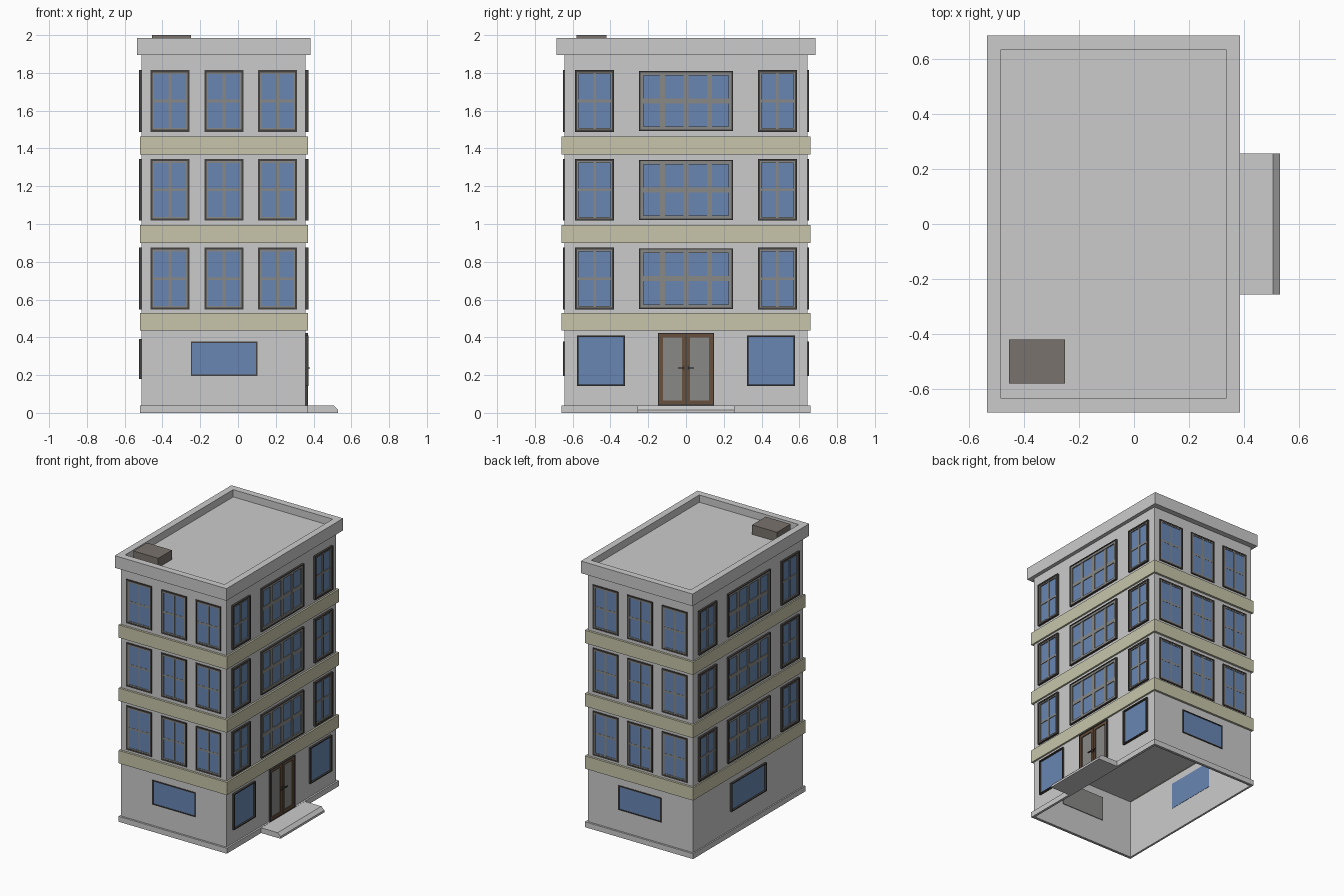
import bpy, bmesh
from mathutils import Vector

if "Cube" in bpy.data.objects:
    bpy.data.objects.remove(bpy.data.objects["Cube"])

X0, X1, Y = -0.51, 0.357, 0.644          # wall planes


def material(name, rgb):
    m = bpy.data.materials.new(name)
    m.diffuse_color = (*rgb, 1)
    m.use_nodes = True
    m.node_tree.nodes["Principled BSDF"].inputs["Base Color"].default_value = m.diffuse_color
    return m


GLASS = material("blue_glass", (0.14, 0.24, 0.45))
DARK = material("dark_trim", (0.06, 0.055, 0.05))
SASH = material("sash_grey", (0.25, 0.25, 0.24))
CREAM = material("cream_band", (0.57, 0.56, 0.40))
BROWN = material("brown_wood", (0.14, 0.08, 0.045))
VENT = material("vent_grey", (0.19, 0.17, 0.15))


def build(name, boxes, mat=None):
    """One object from a list of (low corner, high corner) boxes."""
    bm = bmesh.new()
    for a, b in boxes:
        lo = Vector(map(min, a, b))
        hi = Vector(map(max, a, b))
        for v in bmesh.ops.create_cube(bm, size=1)["verts"]:
            v.co = Vector((lo[i] + (v.co[i] + 0.5) * (hi[i] - lo[i]) for i in range(3)))
    me = bpy.data.meshes.new(name)
    bm.to_mesh(me)
    bm.free()
    ob = bpy.data.objects.new(name, me)
    bpy.context.collection.objects.link(ob)
    if mat:
        me.materials.append(mat)
    return ob


def ring(x0, x1, y, z0, z1, t):
    """Rectangular loop of four walls of thickness t."""
    return [((x0, -y, z0), (x1, -y + t, z1)), ((x0, y - t, z0), (x1, y, z1)),
            ((x0, -y + t, z0), (x0 + t, y - t, z1)), ((x1 - t, -y + t, z0), (x1, y - t, z1))]


# Facade coordinates: u along the wall, z up, d outward
SIDES = {
    "front": lambda u, z, d: (u, -Y - d, z),
    "back": lambda u, z, d: (u, Y + d, z),
    "right": lambda u, z, d: (X1 + d, u, z),
    "left": lambda u, z, d: (X0 - d, u, z),
}


def panel(side, u0, u1, z0, z1, d0, d1):
    f = SIDES[side]
    return f(u0, z0, d0), f(u1, z1, d1)


def frame(side, u0, u1, z0, z1, w, d0, d1):
    return [panel(side, u0, u0 + w, z0, z1, d0, d1), panel(side, u1 - w, u1, z0, z1, d0, d1),
            panel(side, u0 + w, u1 - w, z0, z0 + w, d0, d1),
            panel(side, u0 + w, u1 - w, z1 - w, z1, d0, d1)]


def window(side, u0, u1, z0, z1, columns=1, bar=0.014, trim=0.011, sash=0.009):
    proud = 0.015 if side in ("left", "right") else 0.007
    tag = side + "_window"
    build(tag + "_trim", frame(side, u0, u1, z0, z1, trim, -0.004, proud), DARK)
    build(tag + "_glass", [panel(side, u0 + trim, u1 - trim, z0 + trim, z1 - trim, -0.007, 0.002)], GLASS)
    if columns > 1:
        a, b, c, e = u0 + trim, u1 - trim, z0 + trim, z1 - trim
        bars = frame(side, a, b, c, e, sash, 0, proud * 0.7)
        for i in range(1, columns):
            u = u0 + (u1 - u0) * i / columns
            bars.append(panel(side, u - bar / 2, u + bar / 2, c, e, 0, proud * 0.5))
        z = (z0 + z1) / 2
        bars.append(panel(side, a, b, z - bar / 2, z + bar / 2, 0, proud * 0.45))
        build(tag + "_bars", bars, SASH)


# Main body: open-bottomed ground floor, solid upper floors
build("ground_floor_walls", ring(X0, X1, Y, 0, 0.44, 0.005))
build("upper_floors", [((X0, -Y, 0.437), (X1, Y, 1.93))])
build("plinth", ring(-0.52, 0.37, 0.66, 0, 0.04, 0.014))
build("parapet", ring(-0.534, 0.385, 0.685, 1.894, 1.984, 0.05))
build("roof_vent", [((-0.455, -0.58, 1.925), (-0.25, -0.42, 2.0))], VENT)
for z in (0.435, 0.899, 1.369):
    build("floor_band", ring(-0.52, 0.37, 0.66, z, z + 0.095, 0.02), CREAM)

# Upper windows, three storeys on four sides
for z0, z1 in ((0.547, 0.875), (1.018, 1.344), (1.488, 1.814)):
    for side in ("front", "back"):
        for u in (-0.36, -0.074, 0.209):
            window(side, u - 0.104, u + 0.104, z0, z1, 2)
    for side in ("right", "left"):
        for u in (-0.484, 0.484):
            window(side, u - 0.104, u + 0.104, z0, z1, 2)
        window(side, -0.248, 0.248, z0 + 0.004, z1 - 0.004, 4, 0.026, 0.007, 0.017)

# Ground floor windows
for side in ("front", "back"):
    window(side, -0.25, 0.103, 0.196, 0.377, trim=0.007)
build("front_window_backing", [panel("front", -0.25, 0.103, 0.196, 0.377, -0.012, -0.007)], SASH)
window("left", -0.2, 0.21, 0.18, 0.39, trim=0.007)
for u in (-0.449, 0.449):
    window("right", u - 0.127, u + 0.127, 0.143, 0.41, trim=0.008)

# Double entrance door
build("door_surround", frame("right", -0.148, 0.148, 0.04, 0.424, 0.006, 0, 0.013), DARK)
leaves, panes, handles = [], [], []
for s in (-1, 1):
    u0, u1 = sorted((s * 0.002, s * 0.142))
    leaves += frame("right", u0, u1, 0.046, 0.418, 0.02, 0, 0.01)
    panes.append(panel("right", u0 + 0.02, u1 - 0.02, 0.066, 0.398, 0, 0.003))
    handles += [panel("right", s * 0.008, s * 0.016, 0.225, 0.25, 0.01, 0.014),
                panel("right", s * 0.01, s * 0.016, 0.234, 0.241, 0.012, 0.024),
                panel("right", s * 0.01, s * 0.042, 0.234, 0.241, 0.019, 0.024)]
build("door_leaves", leaves, BROWN)
build("door_glass", panes, SASH)
build("door_gap", [panel("right", -0.002, 0.002, 0.046, 0.418, 0, 0.006)], DARK)
build("door_handles", handles, DARK)

# Entrance step: sloped-edge profile extruded along y
bm = bmesh.new()
profile = [(0.357, 0), (0.53, 0), (0.53, 0.016), (0.506, 0.039), (0.357, 0.039)]
face = bm.faces.new([bm.verts.new((x, -0.257, z)) for x, z in profile])
new = bmesh.ops.extrude_face_region(bm, geom=[face])["geom"]
bmesh.ops.translate(bm, vec=(0, 0.514, 0), verts=[g for g in new if isinstance(g, bmesh.types.BMVert)])
bmesh.ops.recalc_face_normals(bm, faces=bm.faces)
mesh = bpy.data.meshes.new("entrance_step")
bm.to_mesh(mesh)
bm.free()
bpy.context.collection.objects.link(bpy.data.objects.new("entrance_step", mesh))
